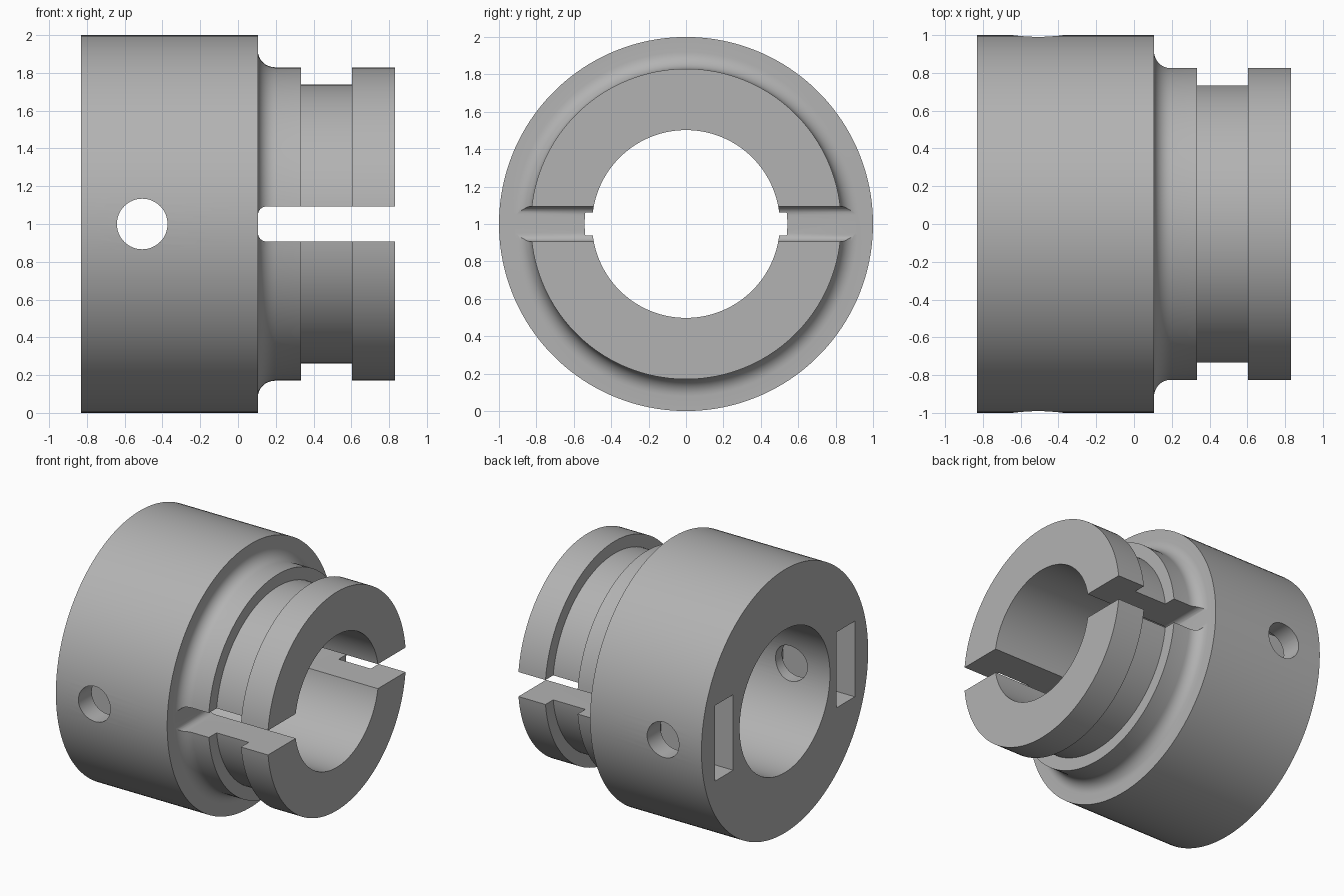
import bpy, bmesh, math

if "Cube" in bpy.data.objects:
    bpy.data.objects.remove(bpy.data.objects["Cube"])

grey = bpy.data.materials.new("plain grey")
grey.diffuse_color = (0.45, 0.45, 0.45, 1)
grey.use_nodes = True
grey.node_tree.nodes["Principled BSDF"].inputs["Base Color"].default_value = grey.diffuse_color


def make_object(name, bm):
    bmesh.ops.recalc_face_normals(bm, faces=bm.faces)
    mesh = bpy.data.meshes.new(name)
    bm.to_mesh(mesh)
    bm.free()
    ob = bpy.data.objects.new(name, mesh)
    bpy.context.collection.objects.link(ob)
    return ob


def arc(cx, cy, r, a0, a1, n=8):
    return [(cx + r * math.cos(math.radians(a0 + (a1 - a0) * i / n)),
             cy + r * math.sin(math.radians(a0 + (a1 - a0) * i / n))) for i in range(n + 1)]


def revolve(name, profile, n=144):
    """Spin a closed (x, radius) profile around the x axis at z = 1."""
    bm = bmesh.new()
    rings = []
    for k in range(n):
        a = 2 * math.pi * (k + 0.5) / n
        rings.append([bm.verts.new((x, r * math.cos(a), 1 + r * math.sin(a))) for x, r in profile])
    m = len(profile)
    for k in range(n):
        p, q = rings[k], rings[(k + 1) % n]
        for i in range(m):
            j = (i + 1) % m
            bm.faces.new((p[i], p[j], q[j], q[i]))
    return make_object(name, bm)


def prism_y(name, outline, y0, y1):
    """Extrude an (x, z) outline along y."""
    bm = bmesh.new()
    a = [bm.verts.new((x, y0, z)) for x, z in outline]
    b = [bm.verts.new((x, y1, z)) for x, z in outline]
    bm.faces.new(a)
    bm.faces.new(b[::-1])
    for i in range(len(a)):
        j = (i + 1) % len(a)
        bm.faces.new((a[i], a[j], b[j], b[i]))
    ob = make_object(name, bm)
    ob.hide_render = True
    return ob


# Collar: wide body, filleted shoulder, grooved neck, stepped bore
profile = [(-0.83, 0.542), (-0.83, 1.0), (0.105, 1.0)]
profile += arc(0.195, 0.92, 0.09, 180, 270)
profile += [(0.333, 0.83), (0.333, 0.738), (0.603, 0.738), (0.603, 0.83),
            (0.83, 0.83), (0.83, 0.502), (0.108, 0.502), (0.108, 0.542)]
collar = revolve("collar", profile)
collar.data.materials.append(grey)

# Cutters: neck slot with rounded corners, cross hole, two rear nut pockets
h, r = 0.093, 0.045
slot = [(1.0, 1 + h)] + arc(0.106 + r, 1 + h - r, r, 90, 180)
slot += arc(0.106 + r, 1 - h + r, r, 180, 270) + [(1.0, 1 - h)]
cutters = [prism_y("slot_cutter", slot, -1.2, 1.2),
           prism_y("hole_cutter", arc(-0.507, 1, 0.134, 0, 360, 48)[:-1], -1.2, 1.2)]
pocket = [(-1.0, 0.713), (-0.225, 0.713), (-0.225, 1.287), (-1.0, 1.287)]
for side in (-1, 1):
    cutters.append(prism_y("pocket_cutter", pocket, side * 0.62, side * 0.84))

bpy.context.view_layer.objects.active = collar
collar.select_set(True)
for cutter in cutters:
    mod = collar.modifiers.new("cut", 'BOOLEAN')
    mod.operation = 'DIFFERENCE'
    mod.solver = 'EXACT'
    mod.object = cutter
    bpy.ops.object.modifier_apply(modifier=mod.name)
    bpy.data.objects.remove(cutter)

bpy.ops.object.shade_smooth_by_angle(angle=math.radians(30))
